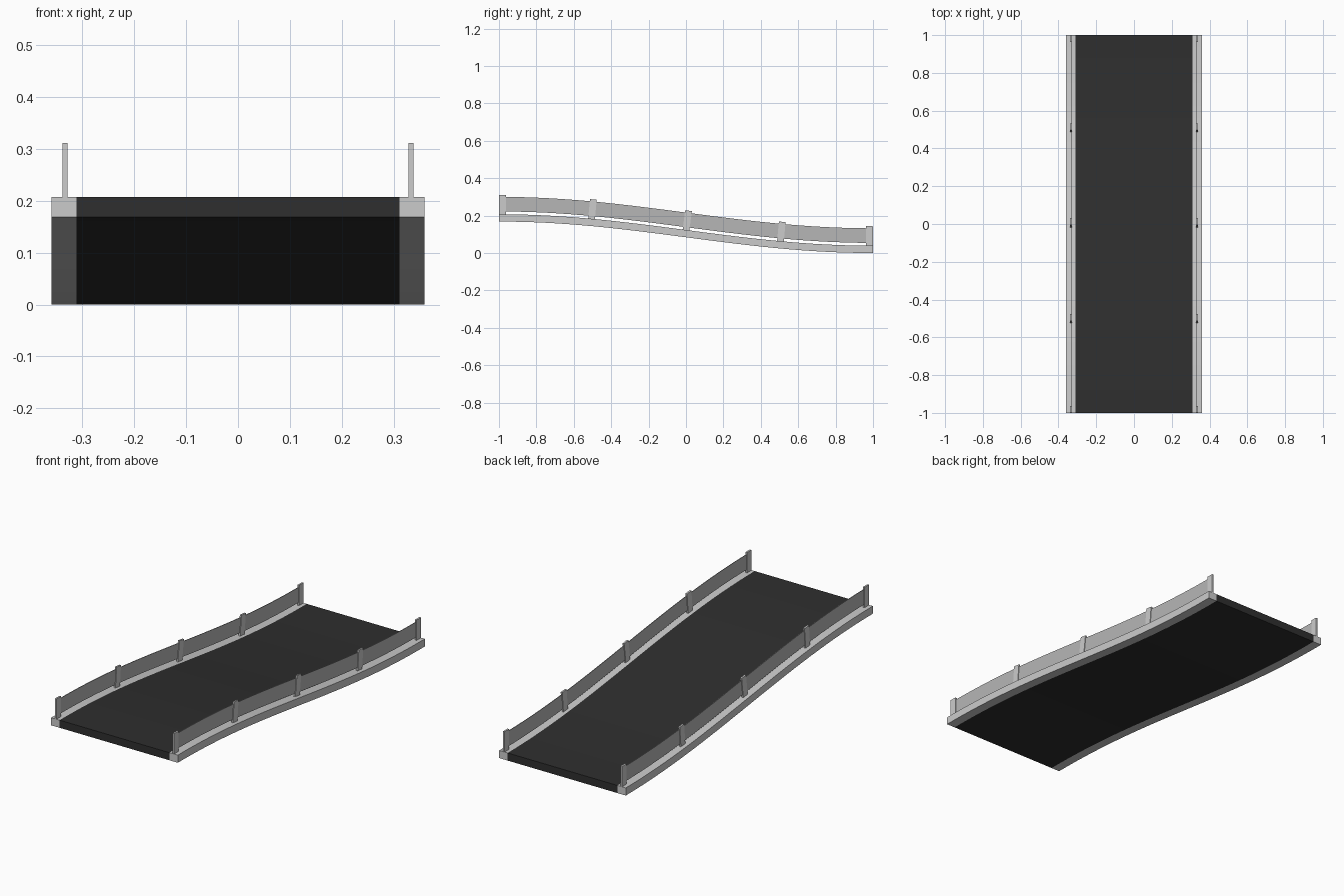
import bpy, bmesh, math

if "Cube" in bpy.data.objects:
    bpy.data.objects.remove(bpy.data.objects["Cube"])

N = 32           # segments along the ramp
DROP = 0.168     # height difference between the ends
THICK = 0.039    # deck thickness


def ground(y):
    return DROP / 2 * (1 - math.sin(math.pi * y / 2))


def slope(y):
    return -DROP / 2 * math.pi / 2 * math.cos(math.pi * y / 2)


def material(name, v):
    m = bpy.data.materials.new(name)
    m.diffuse_color = (v, v, v, 1)
    m.use_nodes = True
    m.node_tree.nodes["Principled BSDF"].inputs["Base Color"].default_value = m.diffuse_color
    return m


def add_object(name, bm, mat=None):
    bmesh.ops.recalc_face_normals(bm, faces=bm.faces)
    me = bpy.data.meshes.new(name)
    bm.to_mesh(me)
    bm.free()
    ob = bpy.data.objects.new(name, me)
    bpy.context.collection.objects.link(ob)
    if mat:
        me.materials.append(mat)
    return ob


def strip(name, x0, x1, z0, z1, y0=-1.0, y1=1.0, mat=None):
    """Sweep a rectangle along the S-shaped ramp."""
    bm = bmesh.new()
    rings = []
    for i in range(N + 1):
        y = y0 + (y1 - y0) * i / N
        g = ground(y)
        rings.append([bm.verts.new((x, y, g + z)) for x, z in
                      ((x0, z0), (x1, z0), (x1, z1), (x0, z1))])
    for a, b in zip(rings, rings[1:]):
        for k in range(4):
            bm.faces.new((a[k], a[(k + 1) % 4], b[(k + 1) % 4], b[k]))
    bm.faces.new(rings[0])
    bm.faces.new(rings[-1])
    return add_object(name, bm, mat)


def post(name, x, y):
    """Flat post standing square to the ramp surface."""
    bm = bmesh.new()
    bmesh.ops.create_cube(bm, size=1)
    for v in bm.verts:
        v.co.x *= 0.009
        v.co.y *= 0.036
        v.co.z = (v.co.z + 0.5) * 0.107 - 0.003
    ob = add_object(name, bm)
    ob.location = (x, y, ground(y) + THICK)
    ob.rotation_euler.x = math.atan(slope(y))


asphalt = material("asphalt", 0.028)
panel = material("rail_panel", 0.47)

# Road deck
strip("road_deck", -0.311, 0.311, 0, THICK, mat=asphalt)

# Kerbs, guard rails and posts on both sides
for side, s in (("left", -1), ("right", 1)):
    strip(f"{side}_kerb", *sorted((s * 0.311, s * 0.359)), 0, THICK)
    c = s * 0.333
    strip(f"{side}_guard_rail", c - 0.0015, c + 0.0015,
          THICK + 0.015, THICK + 0.093, -0.99, 0.99, panel)
    for i, y in enumerate((-0.981, -0.505, 0, 0.505, 0.981)):
        post(f"{side}_post_{i + 1}", c, y)
